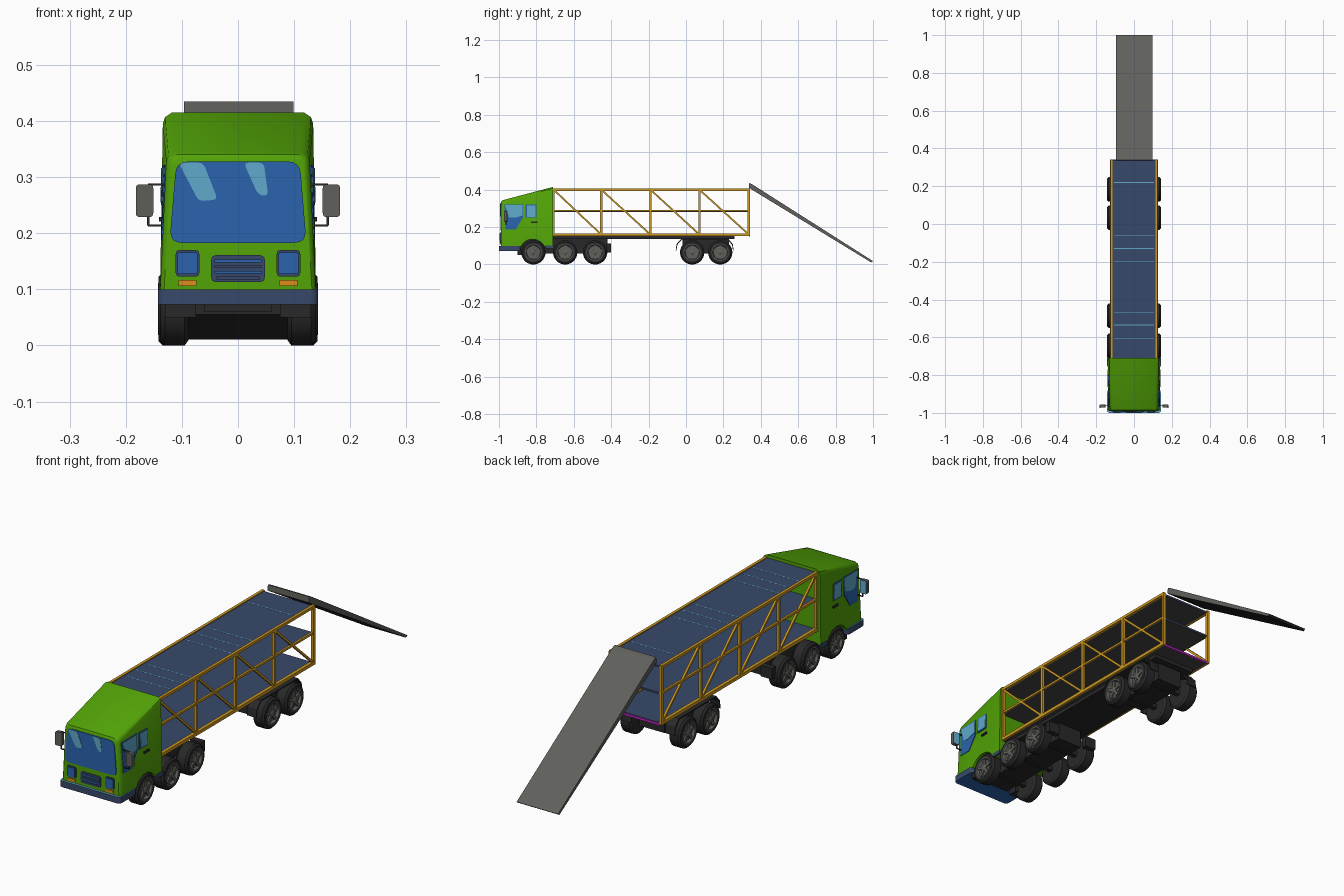
import bpy, bmesh, math
from mathutils import Vector

if "Cube" in bpy.data.objects:
    bpy.data.objects.remove(bpy.data.objects["Cube"])

def material(name, rgb):
    m = bpy.data.materials.new(name)
    m.diffuse_color = (*rgb, 1)
    m.use_nodes = True
    m.node_tree.nodes["Principled BSDF"].inputs["Base Color"].default_value = m.diffuse_color
    return m

GREEN = material("cab green", (0.085, 0.37, 0.002))
NAVY = material("navy", (0.039, 0.066, 0.146))
GLASS = material("glass blue", (0.023, 0.125, 0.42))
GLINT = material("light blue", (0.115, 0.4, 0.6))
GOLD = material("frame gold", (0.62, 0.32, 0.015))
GREY = material("ramp grey", (0.115, 0.115, 0.105))
DARK = material("underside grey", (0.06, 0.06, 0.058))
BLACK = material("dark rubber", (0.022, 0.022, 0.022))
ORANGE = material("indicator orange", (0.7, 0.27, 0.01))
PURPLE = material("purple", (0.55, 0.02, 0.55))

def finish(name, bm, mat, under=None, over=None, smooth=False):
    bmesh.ops.recalc_face_normals(bm, faces=bm.faces)
    me = bpy.data.meshes.new(name)
    for m in (mat, under or mat, over or mat):
        me.materials.append(m)
    for f in bm.faces:                         # other colours on faces that look down or up
        f.normal_update()
        f.material_index = 1 if f.normal.z < -0.3 else 2 if f.normal.z > 0.3 else 0
    bm.to_mesh(me)
    bm.free()
    ob = bpy.data.objects.new(name, me)
    bpy.context.collection.objects.link(ob)
    if smooth:
        bpy.context.view_layer.objects.active = ob
        bpy.ops.object.select_all(action='DESELECT')
        ob.select_set(True)
        bpy.ops.object.shade_smooth_by_angle(angle=math.radians(35))
    return ob

def loft(name, rings, mat, **kw):
    """Skin through rings with equal point counts and cap both ends."""
    bm = bmesh.new()
    vs = [[bm.verts.new(p) for p in r] for r in rings]
    n = len(vs[0])
    for a, b in zip(vs, vs[1:]):
        for i in range(n):
            bm.faces.new((a[i], a[(i + 1) % n], b[(i + 1) % n], b[i]))
    bm.faces.new(vs[0])
    bm.faces.new(vs[-1])
    return finish(name, bm, mat, **kw)

def box(name, x, y, z, mat, **kw):
    ring = lambda h: [(x[0], y[0], h), (x[1], y[0], h), (x[1], y[1], h), (x[0], y[1], h)]
    return loft(name, [ring(z[0]), ring(z[1])], mat, **kw)

def beam(name, a, b, w, mat):
    """Square bar between two points."""
    a, b = Vector(a), Vector(b)
    d = (b - a).normalized()
    u = d.cross(Vector((1, 0, 0)) if abs(d.x) < 0.9 else Vector((0, 0, 1))).normalized() * w / 2
    v = d.cross(u).normalized() * w / 2
    return loft(name, [[p + u + v, p - u + v, p - u - v, p + u - v] for p in (a, b)], mat)

def rounded(pts, r, n=4):
    out = []
    for i, p in enumerate(pts):
        p = Vector(p)
        a, b = Vector(pts[i - 1]), Vector(pts[(i + 1) % len(pts)])
        a = p + (a - p).normalized() * r
        b = p + (b - p).normalized() * r
        for k in range(n + 1):
            t = k / n
            out.append(a * (1 - t) ** 2 + p * 2 * t * (1 - t) + b * t * t)
    return out

def front_plate(name, pts, y, mat):
    return loft(name, [[(p[0], h, p[1]) for p in pts] for h in (-0.985, y)], mat)

def rect(x0, x1, z0, z1):
    return [(x0, z0), (x1, z0), (x1, z1), (x0, z1)]

def side_x(y, z):
    t = (y + 0.975) / 0.265
    return 0.139 - (0.011 - 0.006 * t) * (z - 0.095) / (0.233 + 0.067 * t)

def side_plate(name, pts, off, s, mat):
    return loft(name, [[(s * (side_x(y, z) + o), y, z) for y, z in pts] for o in (-0.003, off)], mat)

# cab: lofted cross-sections, front to back
def section(y, wb, wt, zt, top):
    half = [(wb, 0.095), (wt, zt), (wt - 0.004, zt + (top - zt) * 0.6), (wt - 0.016, top)]
    return [(x, y, z) for x, z in half] + [(-x, y, z) for x, z in reversed(half)]

cab = loft("cab", [section(-0.99, 0.132, 0.119, 0.318, 0.333), section(-0.986, 0.136, 0.124, 0.324, 0.34),
                   section(-0.975, 0.139, 0.128, 0.328, 0.345), section(-0.71, 0.139, 0.134, 0.395, 0.415)],
           GREEN, smooth=True)
circle = [(-0.82 + 0.07 * math.cos(k * math.pi / 16), 0.065 + 0.07 * math.sin(k * math.pi / 16)) for k in range(32)]
arch = loft("wheel_arch_cutter", [[(x, y, z) for y, z in circle] for x in (-0.2, 0.2)], GREEN)
arch.hide_render = True
arch.hide_viewport = True
cut = cab.modifiers.new("arch", 'BOOLEAN')
cut.object, cut.solver = arch, 'EXACT'

# bumper with a light top ledge, licence plate holder
plan = rounded([(-0.143, -1.0), (0.143, -1.0), (0.143, -0.885), (-0.143, -0.885)], 0.016)
loft("bumper", [[(p[0], p[1], z) for p in plan] for z in (0.073, 0.1)], NAVY, under=GLASS, over=GLINT, smooth=True)
box("plate_holder", (-0.035, 0.035), (-1.0, -0.997), (0.076, 0.09), NAVY)

# windscreen and front details
front_plate("windscreen", rounded([(-0.122, 0.183), (0.122, 0.183), (0.11, 0.328), (-0.11, 0.328)], 0.022), -0.993, GLASS)
front_plate("windscreen_glint_large", rounded([(-0.106, 0.326), (-0.062, 0.326), (-0.036, 0.26), (-0.07, 0.257)], 0.01), -0.9945, GLINT)
front_plate("windscreen_glint_small", rounded([(0.01, 0.326), (0.046, 0.326), (0.054, 0.266), (0.036, 0.268)], 0.01), -0.9945, GLINT)
front_plate("grille", rounded(rect(-0.048, 0.048, 0.113, 0.161), 0.01), -0.994, NAVY)
for i in range(4):
    w = 0.042 - 0.004 * (i == 0)
    front_plate("grille_slat", rect(-w, w, 0.118 + i * 0.01, 0.123 + i * 0.01), -0.997, GLASS if i % 2 else NAVY)
for s in (-1, 1):
    c = s * 0.09
    front_plate("headlight_frame", rounded(rect(c - 0.021, c + 0.021, 0.123, 0.17), 0.007), -0.994, NAVY)
    front_plate("headlight", rounded(rect(c - 0.018, c + 0.018, 0.127, 0.166), 0.006), -0.997, GLASS)
    front_plate("indicator", rect(c - 0.016, c + 0.016, 0.106, 0.117), -0.994, ORANGE)

# side windows, handles, skirts, mirrors with glass on the back
for s in (-1, 1):
    side_plate("door_window", [(-0.972, 0.32), (-0.872, 0.322), (-0.872, 0.25), (-0.91, 0.188), (-0.965, 0.188)], 0.002, s, GLASS)
    side_plate("door_window_glint", [(-0.968, 0.317), (-0.875, 0.319), (-0.875, 0.262), (-0.915, 0.25), (-0.945, 0.25)], 0.0035, s, GLINT)
    side_plate("rear_window", [(-0.858, 0.25), (-0.8, 0.25), (-0.8, 0.32), (-0.858, 0.32)], 0.002, s, GLASS)
    side_plate("rear_window_glint", [(-0.85, 0.255), (-0.804, 0.255), (-0.804, 0.316), (-0.85, 0.316)], 0.0035, s, GLINT)
    side_plate("door_handle", [(-0.828, 0.221), (-0.795, 0.221), (-0.795, 0.229), (-0.828, 0.229)], 0.005, s, BLACK)
    side_plate("rear_skirt", [(-0.75, 0.085), (-0.706, 0.085), (-0.706, 0.102), (-0.75, 0.102)], 0.003, s, NAVY)
    for name, y0, y1, i, mat in (("mirror", -0.955, -0.94, 0, GREY), ("mirror_glass", -0.941, -0.939, 0.002, GLINT)):
        shell = rounded([(s * (0.151 + i), 0.229 + i), (s * (0.182 - i), 0.229 + i),
                         (s * (0.182 - i), 0.287 - i), (s * (0.151 + i), 0.287 - i)], 0.007)
        loft(name, [[(p[0], y - abs(p[0]) * 0.1, p[1]) for p in shell] for y in (y0, y1)], mat, smooth=True)
    for z0, z1 in ((0.287, 0.28), (0.214, 0.235)):
        beam("mirror_arm", (s * 0.125, -0.962, z0), (s * 0.16, -0.962, z0), 0.004, BLACK)
        beam("mirror_arm_end", (s * 0.16, -0.962, z0), (s * 0.16, -0.962, z1), 0.004, BLACK)

# three decks with dark undersides
for name, z in (("lower_deck", 0.16), ("middle_deck", 0.288), ("top_deck", 0.402)):
    box(name, (-0.115, 0.115), (-0.715, 0.338), (z - 0.008, z), NAVY, under=DARK)
for y in (0.22, -0.06, -0.13, -0.2, -0.47, -0.535, -0.605):
    box("deck_stripe", (-0.106, 0.106), (y - 0.002, y + 0.002), (0.401, 0.4025), GLINT)
box("lower_deck_trim", (-0.115, 0.115), (0.337, 0.342), (0.149, 0.158), PURPLE)

# gold truss on both sides
posts = [-0.708, -0.453, -0.19, 0.072, 0.336]
for s in (-1, 1):
    x = s * 0.119
    for z, w in ((0.16, 0.014), (0.288, 0.009), (0.4, 0.012)):
        beam("side_rail", (x, -0.712, z), (x, 0.341, z), w, GOLD)
    for y in posts:
        beam("side_post", (x, y, 0.155), (x, y, 0.403), 0.012, GOLD)
    for a, b in zip(posts, posts[1:]):
        beam("side_brace", (x, a, 0.4), (x, b, 0.16), 0.009, GOLD)

# loading ramp
profile = [(0.336, 0.41), (0.338, 0.435), (0.352, 0.43), (1.0, 0.018), (0.99, 0.011)]
loft("ramp", [[(x, y, z) for y, z in profile] for x in (-0.096, 0.099)], GREY, under=BLACK)

# chassis, suspension, steps
box("chassis", (-0.1, 0.1), (-0.72, 0.26), (0.136, 0.153), BLACK)
box("front_suspension", (-0.06, 0.06), (-0.9, -0.42), (0.06, 0.14), BLACK)
box("rear_suspension", (-0.06, 0.06), (-0.02, 0.23), (0.06, 0.14), BLACK)
for s in (-1, 1):
    box("side_tank", sorted((s * 0.072, s * 0.125)), (-0.425, -0.4), (0.065, 0.112), BLACK)
    box("front_step", sorted((s * 0.075, s * 0.13)), (-0.9, -0.86), (0.05, 0.074), BLACK)
    # mudguards over the rear wheel pair
    y0, y1 = -0.055, 0.255
    path = [(y0, 0.075), (y0 + 0.005, 0.11), (y0 + 0.03, 0.138), (y1 - 0.03, 0.138), (y1 - 0.005, 0.11), (y1, 0.075)]
    inner = [(y + (0.004 if y < 0.1 else -0.004), z - (0.004 if z > 0.08 else 0)) for y, z in reversed(path)]
    loft("mudguard", [[(x, y, z) for y, z in path + inner] for x in (s * 0.08, s * 0.125)], BLACK)

# wheels: turned tyre, rim ring, spokes, hub
def lathe(name, prof, s, y, mat, n=28):
    rings = [[(s * x, y + r * math.cos(2 * math.pi * k / n), 0.065 + r * math.sin(2 * math.pi * k / n))
              for k in range(n)] for x, r in prof]
    return loft(name, rings, mat, smooth=True)

for y, out in ((-0.816, 0.138), (-0.646, 0.142), (-0.486, 0.142), (0.033, 0.142), (0.183, 0.142)):
    beam("axle", (-0.11, y, 0.065), (0.11, y, 0.065), 0.02, BLACK)
    for s in (-1, 1):
        lathe("tyre", [(0.088, 0.03), (0.088, 0.055), (0.095, 0.065), (out - 0.008, 0.065), (out, 0.057),
                       (out, 0.046), (out - 0.012, 0.042)], s, y, BLACK)
        lathe("rim", [(out - 0.013, 0.036), (out - 0.013, 0.046), (out + 0.001, 0.046), (out + 0.001, 0.041),
                      (out - 0.009, 0.036)], s, y, GREY)
        lathe("hub", [(out - 0.013, 0.014), (out - 0.003, 0.013), (out, 0.008)], s, y, GREY, 12)
        for k in range(5):
            a = math.pi / 2 + k * math.tau / 5
            x = s * (out - 0.009)
            beam("spoke", (x, y, 0.065), (x, y + 0.04 * math.cos(a), 0.065 + 0.04 * math.sin(a)), 0.013, GREY)
